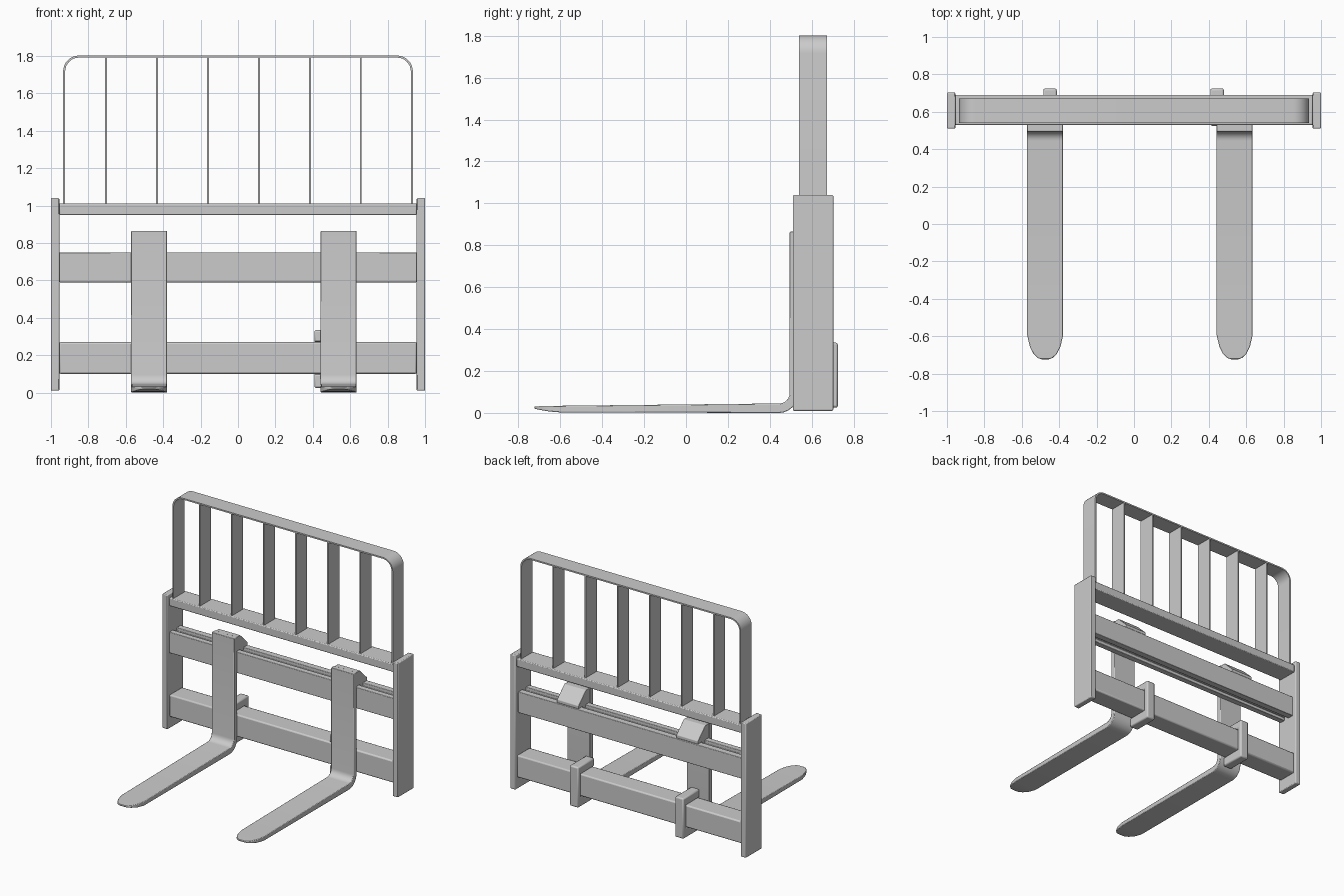
import bpy, bmesh
from math import sin, cos, pi

if "Cube" in bpy.data.objects:
    bpy.data.objects.remove(bpy.data.objects["Cube"])


def finish(name, bm, bevel=0.0):
    bmesh.ops.recalc_face_normals(bm, faces=bm.faces)
    mesh = bpy.data.meshes.new(name)
    bm.to_mesh(mesh)
    bm.free()
    ob = bpy.data.objects.new(name, mesh)
    bpy.context.collection.objects.link(ob)
    if bevel:
        mod = ob.modifiers.new("bevel", 'BEVEL')
        mod.width, mod.segments = bevel, 2
        mod.limit_method, mod.angle_limit = 'ANGLE', 0.7
    bpy.ops.object.select_all(action='DESELECT')
    ob.select_set(True)
    bpy.context.view_layer.objects.active = ob
    bpy.ops.object.shade_smooth_by_angle(angle=0.6)
    return ob


def extrude_x(name, profile, x0, x1, bevel=0.0):
    """Extrude a closed (y, z) profile from x0 to x1."""
    bm = bmesh.new()
    a = [bm.verts.new((x0, y, z)) for y, z in profile]
    b = [bm.verts.new((x1, y, z)) for y, z in profile]
    bm.faces.new(a)
    bm.faces.new(b[::-1])
    n = len(a)
    for i in range(n):
        j = (i + 1) % n
        bm.faces.new((a[i], b[i], b[j], a[j]))
    return finish(name, bm, bevel)


def box(name, x0, x1, y0, y1, z0, z1, bevel=0.0):
    return extrude_x(name, [(y0, z0), (y1, z0), (y1, z1), (y0, z1)], x0, x1, bevel)


def loft(name, sections, bevel=0.0):
    """Skin a row of four-cornered sections and cap both ends."""
    bm = bmesh.new()
    rings = [[bm.verts.new(p) for p in s] for s in sections]
    for r, s in zip(rings, rings[1:]):
        for i in range(4):
            j = (i + 1) % 4
            bm.faces.new((r[i], r[j], s[j], s[i]))
    bm.faces.new(rings[0])
    bm.faces.new(rings[-1][::-1])
    return finish(name, bm, bevel)


# Side plates of the carriage
for name, x0 in (("side_plate_left", -1.0), ("side_plate_right", 0.955)):
    box(name, x0, x0 + 0.045, 0.51, 0.703, 0.01, 1.04, 0.006)

# Cross beams: the upper one has a groove along its top and bottom
box("top_beam", -0.956, 0.956, 0.53, 0.69, 0.95, 1.012, 0.006)
box("lower_beam", -0.956, 0.956, 0.53, 0.685, 0.10, 0.27, 0.01)
extrude_x("upper_beam",
          [(0.53, 0.59), (0.575, 0.59), (0.575, 0.615), (0.62, 0.615), (0.62, 0.59), (0.67, 0.59),
           (0.67, 0.75), (0.62, 0.75), (0.62, 0.725), (0.575, 0.725), (0.575, 0.75), (0.53, 0.75)],
          -0.956, 0.956, 0.004)

# Load guard: flat strip bent over both top corners
W, TOP, R, T = 0.935, 1.802, 0.085, 0.011
path = [(-W, 1.0, 1, 0)]
for cx, start in ((-W + R, pi), (W - R, pi / 2)):
    for k in range(9):
        a = start - k * pi / 16
        path.append((cx + R * cos(a), TOP - R + R * sin(a), -cos(a), -sin(a)))
path.append((W, 1.0, -1, 0))
loft("guard_frame", [[(x, 0.54, z), (x, 0.672, z), (x + nx * T, 0.672, z + nz * T),
                      (x + nx * T, 0.54, z + nz * T)] for x, z, nx, nz in path])

# Upright bars of the guard
for i in range(6):
    x = -0.706 + i * 0.2725
    box("guard_bar", x - 0.005, x + 0.005, 0.54, 0.672, 1.0, TOP - 0.005)

# Forks with rounded tips, hooks over the upper beam and clamps round the lower one
# stations: (upper y, z), (lower y, z), half width
stations = [((-0.724, 0.031), (-0.724, 0.021), 0.018), ((-0.715, 0.031), (-0.715, 0.018), 0.042),
            ((-0.695, 0.032), (-0.695, 0.014), 0.062), ((-0.655, 0.033), (-0.655, 0.007), 0.082),
            ((-0.595, 0.034), (-0.595, 0.002), 0.096)]
for k in range(7):
    a = -pi / 2 + k * pi / 12
    stations.append(((0.445 + 0.05 * cos(a), 0.095 + 0.05 * sin(a)),
                     (0.445 + 0.088 * cos(a), 0.09 + 0.09 * sin(a)), 0.096))
stations.append(((0.495, 0.865), (0.533, 0.865), 0.096))

for side, cx, clamp_x in (("left", -0.475, -0.485), ("right", 0.538, 0.408)):
    loft("fork_" + side, [[(cx - w, *u), (cx + w, *u), (cx + w, *l), (cx - w, *l)]
                          for u, l, w in stations], 0.004)
    extrude_x("fork_hook_" + side,
              [(0.525, 0.752), (0.58, 0.752), (0.58, 0.73), (0.615, 0.73), (0.615, 0.752),
               (0.665, 0.752), (0.665, 0.775), (0.575, 0.862), (0.525, 0.862)],
              cx - 0.092, cx + 0.092, 0.003)
    extrude_x("lower_clamp_" + side,
              [(0.525, 0.025), (0.725, 0.025), (0.725, 0.335), (0.525, 0.335),
               (0.525, 0.272), (0.688, 0.272), (0.688, 0.098), (0.525, 0.098)],
              clamp_x, clamp_x + 0.072, 0.01)
